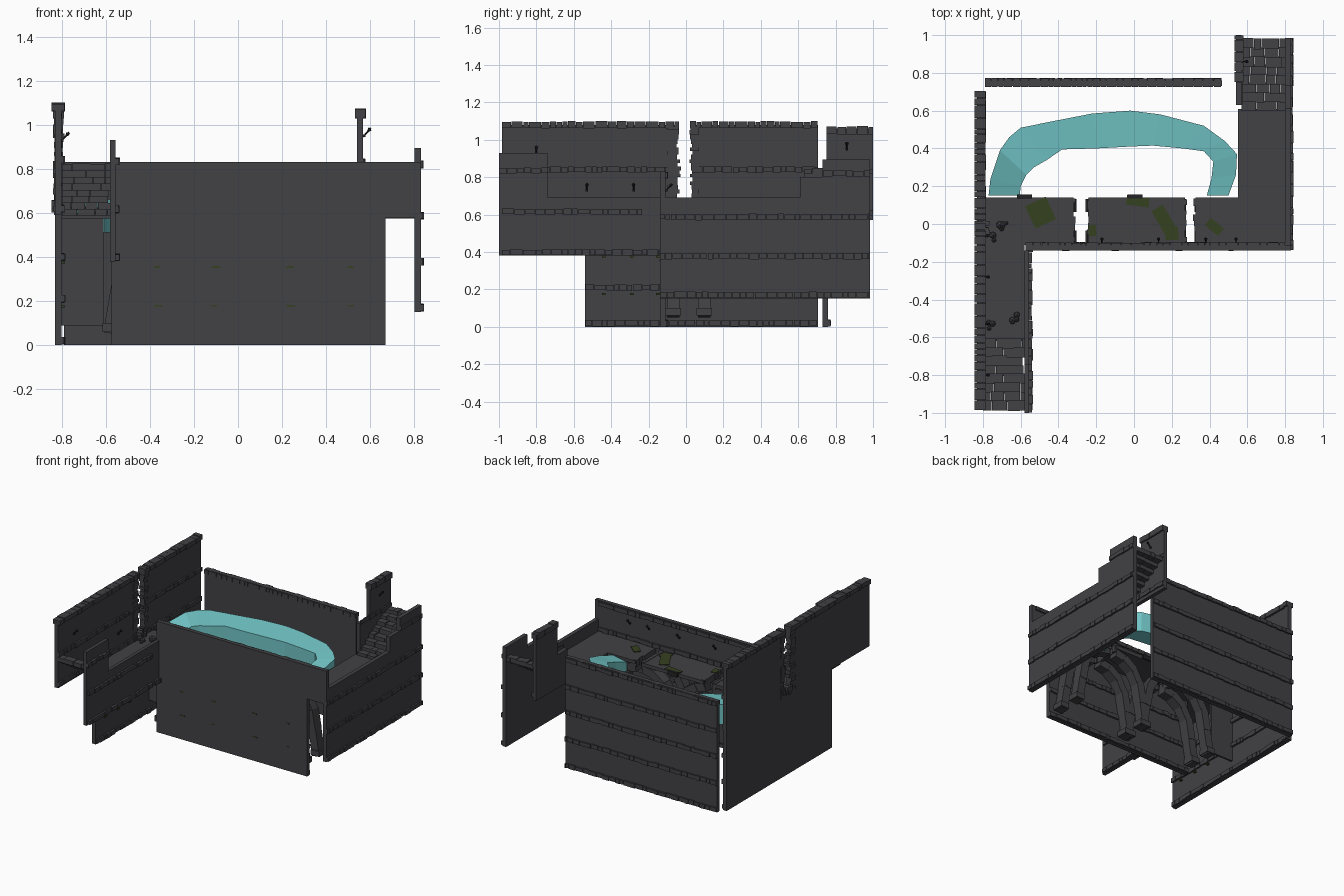
import bpy, bmesh, math, random
from mathutils import Vector, Matrix

if "Cube" in bpy.data.objects:
    bpy.data.objects.remove(bpy.data.objects["Cube"])

random.seed(7)
R = random.uniform


def material(name, rgb):
    m = bpy.data.materials.new(name)
    m.diffuse_color = (*rgb, 1)
    m.use_nodes = True
    m.node_tree.nodes["Principled BSDF"].inputs["Base Color"].default_value = m.diffuse_color
    return m


STONE = material("dark stone", (0.054, 0.053, 0.059))
MOSS = material("moss", (0.036, 0.052, 0.014))
WATER = material("water", (0.17, 0.57, 0.58))
IRON = material("iron", (0.016, 0.016, 0.018))


def finish(bm, name, mat):
    me = bpy.data.meshes.new(name)
    bmesh.ops.recalc_face_normals(bm, faces=bm.faces)
    bm.to_mesh(me)
    bm.free()
    me.materials.append(mat)
    ob = bpy.data.objects.new(name, me)
    bpy.context.collection.objects.link(ob)
    return ob


def add_box(bm, x, y, z):
    """x, y, z are (low, high) pairs."""
    c = [(a[0] + a[1]) / 2 for a in (x, y, z)]
    s = [a[1] - a[0] for a in (x, y, z)]
    bmesh.ops.create_cube(bm, size=1, matrix=Matrix.Translation(c) @ Matrix.Diagonal((*s, 1)))


def boxes(name, mat, items):
    bm = bmesh.new()
    for b in items:
        add_box(bm, *b)
    return finish(bm, name, mat)


def course(bm, axis, span, face, out, z, h=0.036, both=0):
    """A row of uneven bricks standing out from a wall face."""
    a = span[0]
    while a < span[1] - 0.005:
        b = min(a + R(0.025, 0.07), span[1])
        o = face + out * R(0.6, 1.0)
        lo, hi = sorted((o, face - both if out > 0 else face + both))
        side = (lo, hi)
        run = (a + 0.0015, b - 0.0015)
        zz = (z - h / 2 + R(0, 0.006), z + h / 2 - R(0, 0.006))
        add_box(bm, *((run, side, zz) if axis == 'x' else (side, run, zz)))
        a = b


def courses(name, rows):
    bm = bmesh.new()
    for r in rows:
        course(bm, *r)
    return finish(bm, name, STONE)


# left wall: lower body, two upper halves, brick rows and cap
LX = (-0.83, -0.80)
boxes("left_wall", STONE, [
    (LX, (-0.54, 0.705), (0, 0.6)),
    (LX, (-0.985, -0.06), (0.59, 1.08)),
    (LX, (0.05, 0.705), (0.59, 1.08))])
courses("left_wall_courses",
        [('y', (-0.54, 0.705), -0.80, 0.017, z) for z in (0.02, 0.21, 0.40)]
        + [('y', (-0.985, 0.705), -0.80, 0.015, 0.62)]
        + [('y', s, -0.80, 0.015, 0.84) for s in ((-0.985, -0.05), (0.03, 0.705))]
        + [('y', s, -0.79, 0.006, 1.08, 0.04, 0.055) for s in ((-0.985, -0.035), (0.02, 0.705))])

# crack: ragged brick ends on both sides
bm = bmesh.new()
z = 0.59
while z < 1.06:
    h = R(0.016, 0.03)
    add_box(bm, (LX[0] - R(0, .01), LX[1] + R(0, .012)), (-0.1, R(-0.05, -0.025)), (z, z + h))
    add_box(bm, (LX[0] - R(0, .01), LX[1] + R(0, .012)), (R(0.015, 0.035), 0.07), (z, z + h))
    z += h
for i in range(8):
    y, z = R(-0.06, 0.04), R(0.59, 0.64)
    add_box(bm, (-0.845, -0.76 - R(0, .03)), (y, y + 0.025), (z, z + 0.025))
finish(bm, "crack_bricks", STONE)

# back wall, brick rows on its outer side
boxes("back_wall", STONE, [((-0.79, 0.465), (0.73, 0.76), (0, 0.83))])
courses("back_wall_courses",
        [('x', (-0.79, 0.465), 0.76, 0.014, z) for z in (0.02, 0.22, 0.42, 0.61)]
        + [('x', (-0.79, 0.465), 0.76, 0.014, 0.812, 0.036, 0.034)])

# front wall with its lower right corner missing, brick rows inside
boxes("front_wall", STONE, [((-0.575, 0.67), (-0.14, -0.11), (0, 0.83)),
                            ((0.67, 0.83), (-0.14, -0.11), (0.58, 0.83))])
courses("front_wall_courses",
        [('x', (-0.575, 0.67), -0.11, 0.015, z) for z in (0.02, 0.21, 0.40)]
        + [('x', (-0.575, 0.80), -0.11, 0.015, z) for z in (0.62, 0.81)])

# parapet of the left walkway
PX = (-0.58, -0.555)
boxes("left_parapet", STONE, [(PX, (-1.0, -0.74), (0.38, 0.93)),
                              (PX, (-0.74, -0.14), (0.38, 0.69))])
courses("left_parapet_courses",
        [('y', (-0.985, -0.235), -0.555, 0.02, 0.615), ('y', (-0.985, -0.14), -0.555, 0.02, 0.398),
         ('y', (-1.0, -0.74), -0.555, 0.02, 0.835)])

# right wall, stepped up along the stairs
RX = (0.80, 0.83)
boxes("right_wall", STONE, [(RX, (-0.14, 0.61), (0.15, 0.69)),
                            (RX, (0.61, 0.73), (0.15, 0.80)),
                            (RX, (0.73, 0.985), (0.15, 0.895))])
courses("right_wall_courses",
        [('y', (-0.14, 0.985), 0.83, 0.015, z) for z in (0.17, 0.378, 0.587)]
        + [('y', (0.73, 0.985), 0.83, 0.012, 0.82)])

# short wall on the inner side of the right stairs
boxes("stair_wall", STONE, [((0.54, 0.568), (0.75, 1.0), (0.57, 1.06)),
                            ((0.54, 0.568), (0.63, 0.75), (0.57, 0.82))])
courses("stair_wall_courses", [('y', (0.63, 1.0), 0.568, 0.012, z) for z in (0.61, 0.83)]
        + [('y', (0.75, 1.0), 0.575, 0.006, 1.05, 0.045, 0.044)])

# walkway floors, the bridge in three broken sections
FZ = (0.575, 0.60)
boxes("walkway_floors", STONE, [
    ((-0.80, -0.58), (-0.62, -0.10), FZ),
    ((0.55, 0.80), (-0.11, 0.61), FZ),
    ((-0.80, -0.32), (-0.11, 0.14), FZ),
    ((-0.24, 0.27), (-0.11, 0.14), FZ),
    ((0.325, 0.56), (-0.11, 0.14), FZ)])
bm = bmesh.new()
for x, d in ((-0.32, 1), (-0.24, -1), (0.27, 1), (0.325, -1)):
    y = -0.095
    while y < 0.13:
        w = R(0.02, 0.045)
        xs = sorted((x - d * 0.02, x + d * R(0.0, 0.012)))
        add_box(bm, xs, (y, min(y + w, 0.135)), (0.555, 0.603))
        y += w
finish(bm, "broken_floor_edges", STONE)


# stairs: uneven stone treads, open underneath
def stairs(name, x, y0, y1, z0, z1, n=8):
    bm = bmesh.new()
    dy, dz = (y1 - y0) / n, (z1 - z0) / n
    for i in range(n):
        ya, yb = sorted((y0 + i * dy, y0 + (i + 1) * dy))
        za = z0 + i * dz
        a = x[0]
        while a < x[1] - 0.01:
            b = min(a + R(0.04, 0.09), x[1])
            add_box(bm, (a + .001, b - .001), (ya - R(0, .008), yb + R(0, .008)),
                    (za - 0.005, za + dz + R(-0.006, 0.003)))
            a = b
    return finish(bm, name, STONE)


stairs("left_stairs", (-0.80, -0.58), -0.61, -0.985, 0.59, 0.825)
stairs("right_stairs", (0.568, 0.80), 0.60, 0.98, 0.59, 0.825)


# broken arches under the bridge: quarter ribs, two per side
def rib(bm, crown, side, y):
    path = [(0.035, 0.545), (0.11, 0.53), (0.19, 0.475), (0.245, 0.38), (0.27, 0.24), (0.30, 0.06)]
    for i, (a, b) in enumerate(zip(path, path[1:])):
        p = Vector((crown + side * a[0], y, a[1]))
        q = Vector((crown + side * b[0], y, b[1]))
        d = q - p
        rot = Matrix.Rotation(-math.atan2(d.z, d.x), 4, 'Y')
        w = 0.075 if i % 2 else 0.068
        bmesh.ops.create_cube(bm, size=1, matrix=Matrix.Translation((p + q) / 2) @ rot
                              @ Matrix.Diagonal((d.length + 0.012, w, 0.06, 1)))
    foot = crown + side * 0.30
    add_box(bm, (foot - 0.035, foot + 0.035), (y - 0.042, y + 0.042), (0.06, 0.10))


bm = bmesh.new()
for crown in (-0.28, 0.298):
    for side in (-1, 1):
        for y in (-0.068, 0.098):
            rib(bm, crown, side, y)
finish(bm, "arch_ribs", STONE)
boxes("arch_end_panel", STONE, [((-0.80, -0.61), (0.09, 0.105), (0.09, 0.58))])

# curved stream of water behind the bridge
outer = [(-0.77, .15), (-0.76, .24), (-0.71, .39), (-0.66, .46), (-0.60, .51), (-0.40, .55), (-0.22, .585),
         (-0.02, .60), (.14, .58), (.37, .52), (.48, .44), (.545, .37), (.54, .26), (.50, .15)]
inner = [(-0.605, .15), (-0.60, .20), (-0.57, .26), (-0.53, .30), (-0.46, .34), (-0.38, .395), (-0.2, .40),
         (-0.02, .41), (.10, .415), (.26, .40), (.37, .385), (.42, .33), (.41, .24), (.385, .15)]
bm = bmesh.new()
rings = []
for o, i in zip(outer, inner):
    top = 0.60 + 0.06 * min(1, (o[1] - 0.15) / 0.25)
    rings.append([bm.verts.new(v) for v in ((*o, top), (*i, top - 0.02), (*i, 0.51), (*o, 0.51))])
for a, b in zip(rings, rings[1:]):
    for k in range(4):
        bm.faces.new((a[k], a[(k + 1) % 4], b[(k + 1) % 4], b[k]))
bm.faces.new(rings[0])
bm.faces.new(rings[-1])
finish(bm, "water_stream", WATER)

# moss plates on the floor and small tufts on the walls
bm = bmesh.new()
for x, y, w, d, ang in ((-0.495, 0.06, .12, .13, 25), (0.02, .12, .12, .05, -8), (0.16, .02, .07, .15, 30),
                        (0.20, -0.05, .07, .07, 5), (0.425, -0.015, .05, .09, 50), (-0.22, -0.035, .04, .06, 5)):
    bmesh.ops.create_cube(bm, size=1, matrix=Matrix.Translation((x, y, 0.603))
                          @ Matrix.Rotation(math.radians(ang), 4, 'Z') @ Matrix.Diagonal((w, d, 0.006, 1)))
for x in (-0.38, -0.12, 0.22, 0.5):
    for z in (0.175, 0.35):
        add_box(bm, (x, x + R(.02, .04)), (-0.142, -0.139), (z, z + 0.008))
for y in (-0.45, -0.3, -0.16):
    for z in (0.17, 0.37):
        add_box(bm, (-0.80, -0.785), (y, y + 0.02), (z, z + 0.01))
finish(bm, "moss_patches", MOSS)


# wall torches: bracket, tilted stick and cup
def torch(bm, p, d):
    p, d = Vector(p), Vector(d)
    q = p + d * 0.022 + Vector((0, 0, 0.025))
    add_box(bm, *[(c - 0.006, c + 0.006) for c in p])
    mid = (p + q) / 2
    rot = (q - p).to_track_quat('Z', 'Y').to_matrix().to_4x4()
    bmesh.ops.create_cone(bm, cap_ends=True, segments=6, radius1=0.003, radius2=0.005, depth=0.06,
                          matrix=Matrix.Translation(mid) @ rot)
    bmesh.ops.create_cone(bm, cap_ends=True, segments=6, radius1=0.004, radius2=0.01, depth=0.014,
                          matrix=Matrix.Translation(q) @ rot)


bm = bmesh.new()
for x in (0.54, 0.38, 0.13, -0.17):
    torch(bm, (x, -0.105, 0.73), (0, 1, 0))
for y, z in ((-0.8, 0.93), (-0.53, 0.73), (-0.28, 0.73)):
    torch(bm, (-0.797, y, z), (1, 0, 0))
torch(bm, (0.572, 0.86, 0.95), (1, 0, 0))
finish(bm, "torches", IRON)
boxes("bridge_spouts", IRON, [((x - .04, x + .04), (0.135, 0.155), (0.575, 0.61)) for x in (-0.58, 0.005)])

# loose rubble
bm = bmesh.new()
for x, y in ((-0.75, -0.53), (-0.64, -0.50), (-0.69, -0.01), (-0.76, -0.06)):
    for i in range(4):
        s = R(0.01, 0.022)
        bmesh.ops.create_icosphere(bm, subdivisions=1, radius=s,
                                   matrix=Matrix.Translation((x + R(-.02, .02), y + R(-.025, .025), 0.60 + s * .6)))
finish(bm, "rubble", STONE)
